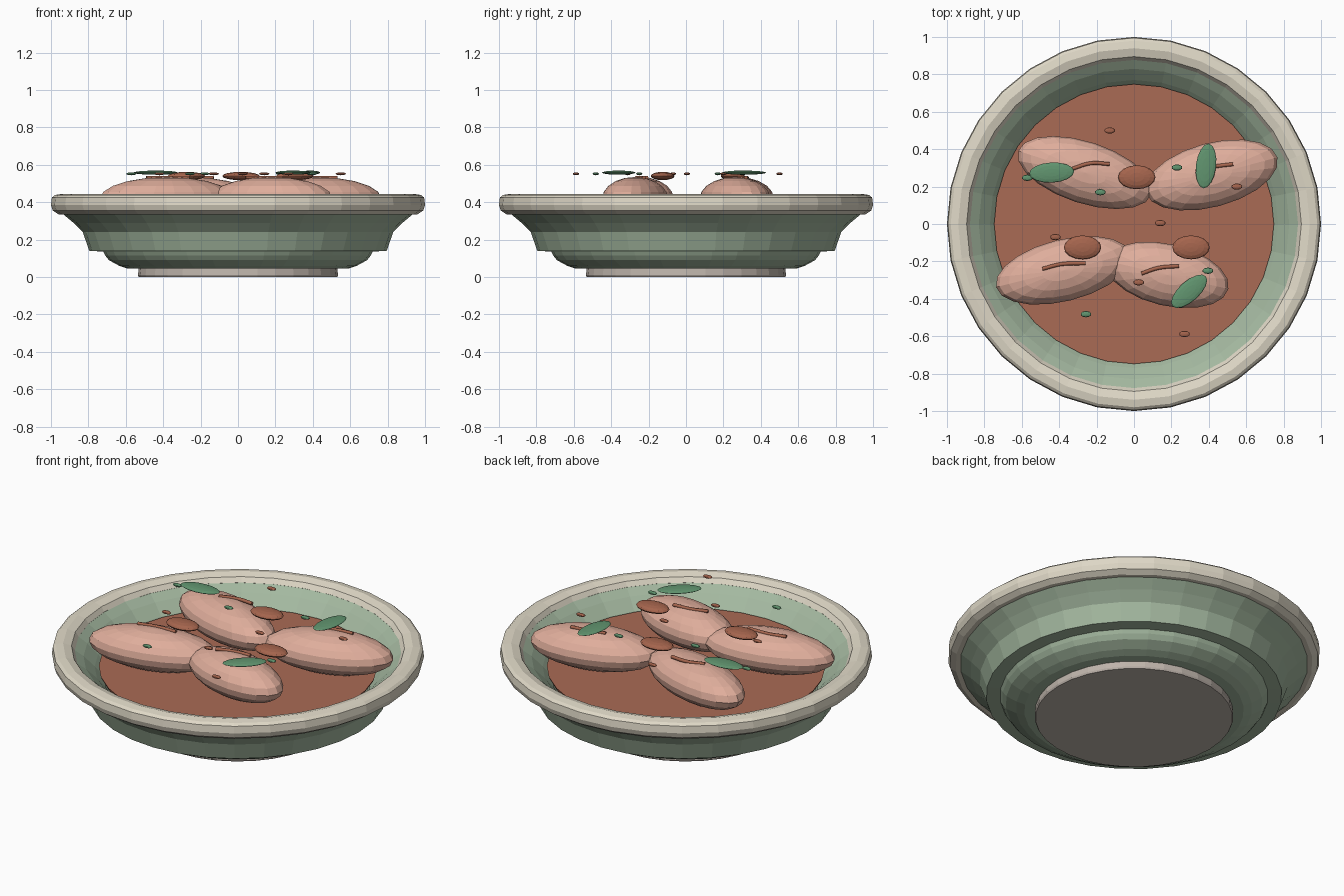
import bpy, bmesh, math
from mathutils import Matrix

if "Cube" in bpy.data.objects:
    bpy.data.objects.remove(bpy.data.objects["Cube"])

SEGMENTS = 32


def material(name, rgb):
    m = bpy.data.materials.new(name)
    m.diffuse_color = (*rgb, 1)
    m.use_nodes = True
    m.node_tree.nodes["Principled BSDF"].inputs["Base Color"].default_value = m.diffuse_color
    return m


glaze = material("celadon_green", (0.37, 0.48, 0.35))
cream = material("cream", (0.74, 0.69, 0.57))
clay = material("bare_clay", (0.52, 0.46, 0.41))
broth = material("broth_red_brown", (0.40, 0.145, 0.09))
meat = material("pale_pink", (0.74, 0.42, 0.33))
brown = material("seared_brown", (0.38, 0.13, 0.075))
leaf_green = material("leaf_green", (0.12, 0.30, 0.16))


def finish(bm, name, mat):
    bmesh.ops.recalc_face_normals(bm, faces=bm.faces)
    me = bpy.data.meshes.new(name)
    bm.to_mesh(me)
    bm.free()
    me.materials.append(mat)
    ob = bpy.data.objects.new(name, me)
    bpy.context.collection.objects.link(ob)
    return ob


def lathe(name, profile, mat, closed=False):
    """Revolve (radius, z) points round the z axis; open ends are capped."""
    bm = bmesh.new()
    rings = []
    for r, z in profile:
        rings.append([bm.verts.new((r * math.cos(a), r * math.sin(a), z))
                      for a in (math.tau * i / SEGMENTS for i in range(SEGMENTS))])
    pairs = list(zip(rings, rings[1:]))
    if closed:
        pairs.append((rings[-1], rings[0]))
    else:
        bm.faces.new(rings[0])
        bm.faces.new(rings[-1])
    for lo, hi in pairs:
        for i in range(SEGMENTS):
            j = (i + 1) % SEGMENTS
            bm.faces.new((lo[i], lo[j], hi[j], hi[i]))
    return finish(bm, name, mat)


def ellipsoid(name, center, radii, angle, mat, u=20, v=10):
    bm = bmesh.new()
    bmesh.ops.create_uvsphere(bm, u_segments=u, v_segments=v, radius=1)
    bm.transform(Matrix.Translation(center)
                 @ Matrix.Rotation(math.radians(angle), 4, 'Z')
                 @ Matrix.Diagonal((*radii, 1)))
    return finish(bm, name, mat)


def crease(name, points, mat):
    """Thin curved tube lying on top of a dumpling."""
    cu = bpy.data.curves.new(name, 'CURVE')
    cu.dimensions = '3D'
    cu.bevel_depth = 0.01
    cu.bevel_resolution = 1
    cu.resolution_u = 4
    cu.use_fill_caps = True
    sp = cu.splines.new('BEZIER')
    sp.bezier_points.add(len(points) - 1)
    for bp, co in zip(sp.bezier_points, points):
        bp.co = co
        bp.handle_left_type = bp.handle_right_type = 'AUTO'
    cu.materials.append(mat)
    ob = bpy.data.objects.new(name, cu)
    bpy.context.collection.objects.link(ob)


# Bowl: foot ring, lower base, flared wall and rolled rim
lathe("foot", [(0.53, 0.0), (0.535, 0.01), (0.53, 0.05)], clay)
lathe("bowl_base", [(0.59, 0.045), (0.635, 0.06), (0.69, 0.09),
                    (0.71, 0.115), (0.725, 0.145)], glaze)
lathe("bowl_wall", [(0.70, 0.135), (0.795, 0.14), (0.83, 0.24), (0.88, 0.29),
                    (0.94, 0.34), (0.93, 0.41), (0.885, 0.41), (0.83, 0.37),
                    (0.77, 0.31), (0.72, 0.25)], glaze, closed=True)
lathe("rim", [(0.91, 0.335), (0.96, 0.335), (0.99, 0.355), (1.0, 0.385),
              (0.995, 0.425), (0.98, 0.438), (0.94, 0.445), (0.895, 0.432),
              (0.877, 0.405), (0.89, 0.37)], cream, closed=True)

# Broth filling the bowl
lathe("broth", [(0.70, 0.24), (0.742, 0.30), (0.748, 0.315)], broth)

# Plump dumplings: x, y, half length, half width, turn
for i, (x, y, a, b, turn) in enumerate([
        (-0.262, 0.275, 0.375, 0.165, -18), (0.415, 0.262, 0.364, 0.171, 15),
        (-0.378, -0.248, 0.37, 0.165, 14), (0.178, -0.272, 0.335, 0.165, -13)]):
    ellipsoid(f"dumpling_{i + 1}", (x, y, 0.42), (a, b, 0.115), turn, meat)

# Browned creases: start, middle, end in plan
for i, pts in enumerate([
        [(-0.33, 0.295), (-0.23, 0.325), (-0.13, 0.32)],
        [(0.33, 0.28), (0.42, 0.305), (0.53, 0.32)],
        [(-0.49, -0.24), (-0.39, -0.215), (-0.26, -0.21)],
        [(0.04, -0.265), (0.13, -0.235), (0.24, -0.225)]]):
    crease(f"crease_{i + 1}", [(x, y, 0.532) for x, y in pts], brown)

# Mushroom slices
for i, (x, y) in enumerate([(0.015, 0.25), (-0.275, -0.125), (0.305, -0.125)]):
    ellipsoid(f"mushroom_{i + 1}", (x, y, 0.54), (0.1, 0.064, 0.022), 0, brown, 16, 8)

# Herb leaves
for i, (x, y, turn) in enumerate([(-0.44, 0.275, 3), (0.385, 0.31, 83),
                                  (0.295, -0.36, 42)]):
    ellipsoid(f"leaf_{i + 1}", (x, y, 0.558), (0.12, 0.054, 0.011), turn, leaf_green, 16, 8)

# Scattered spice and herb flecks
spice = [(-0.13, 0.5), (0.55, 0.2), (0.14, 0.005), (-0.42, -0.07),
         (0.025, -0.312), (0.27, -0.588)]
herbs = [(-0.57, 0.247), (-0.18, 0.17), (0.23, 0.302), (0.395, -0.25), (-0.257, -0.482)]
for name, spots, mat in (("spice_fleck", spice, brown), ("herb_fleck", herbs, leaf_green)):
    for i, (x, y) in enumerate(spots):
        ellipsoid(f"{name}_{i + 1}", (x, y, 0.552), (0.029, 0.017, 0.008), 0, mat, 10, 6)
